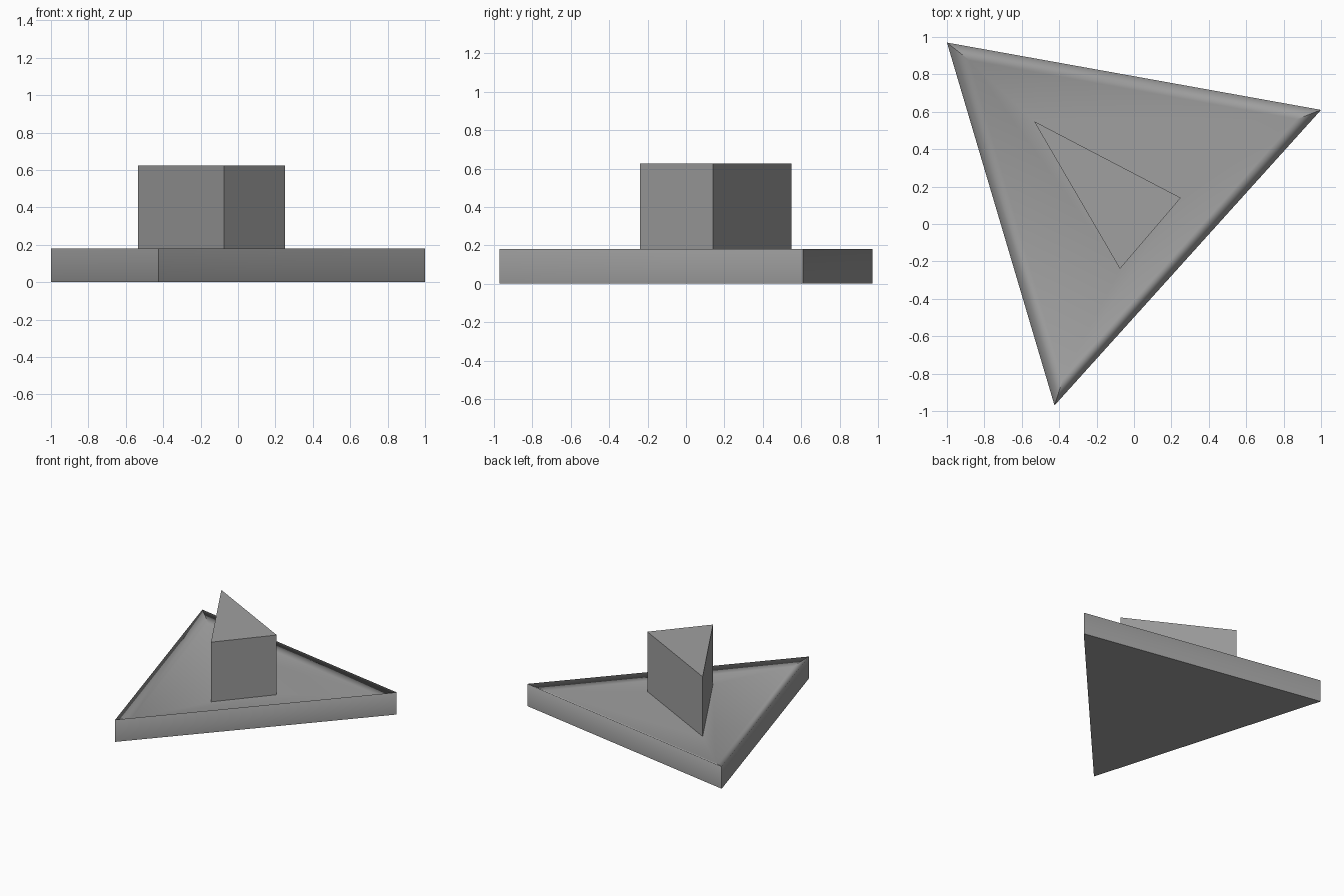
import bpy
import bmesh

cube = bpy.data.objects.get("Cube")
if cube:
    bpy.data.objects.remove(cube, do_unlink=True)

grey = bpy.data.materials.new("mid grey")
grey.use_nodes = True
colour = (0.35, 0.35, 0.35, 1)
grey.diffuse_color = colour
grey.node_tree.nodes["Principled BSDF"].inputs["Base Color"].default_value = colour

# Plan outlines, counter-clockwise from above
OUTER = [(-0.425, -0.97), (1.0, 0.61), (-1.0, 0.97)]
INNER = [(-0.38, -0.83), (0.87, 0.56), (-0.88, 0.875)]
POST = [(-0.075, -0.24), (0.25, 0.14), (-0.535, 0.55)]
RIM_Z, FLOOR_Z, POST_Z = 0.18, 0.14, 0.625


def loft(name, rings, smooth):
    """Join triangular rings of (outline, z) from the bottom cap to the top cap."""
    bm = bmesh.new()
    loops = [[bm.verts.new((x, y, z)) for x, y in outline] for outline, z in rings]
    bottom = bm.faces.new(reversed(loops[0]))
    for low, high in zip(loops, loops[1:]):
        for i in range(3):
            j = (i + 1) % 3
            bm.faces.new((low[i], low[j], high[j], high[i])).smooth = smooth
    bm.faces.new(loops[-1]).smooth = smooth
    # Keep the base and the outer corners crisp, and leave the rim soft
    for edge in bottom.edges:
        edge.smooth = False
    for low, high in list(zip(loops, loops[1:]))[:2]:
        for a, b in zip(low, high):
            edge = bm.edges.get((a, b))
            edge.smooth = False
    mesh = bpy.data.meshes.new(name)
    bm.to_mesh(mesh)
    bm.free()
    mesh.materials.append(grey)
    obj = bpy.data.objects.new(name, mesh)
    bpy.context.collection.objects.link(obj)
    return obj


# Shallow triangular dish with sloping inner walls
loft("triangular_tray",
     [(OUTER, 0), (OUTER, RIM_Z), (INNER, FLOOR_Z), (POST, FLOOR_Z)], True)

# Upright block rising from the floor of the dish
loft("triangular_post", [(POST, FLOOR_Z - 0.02), (POST, POST_Z)], False)
